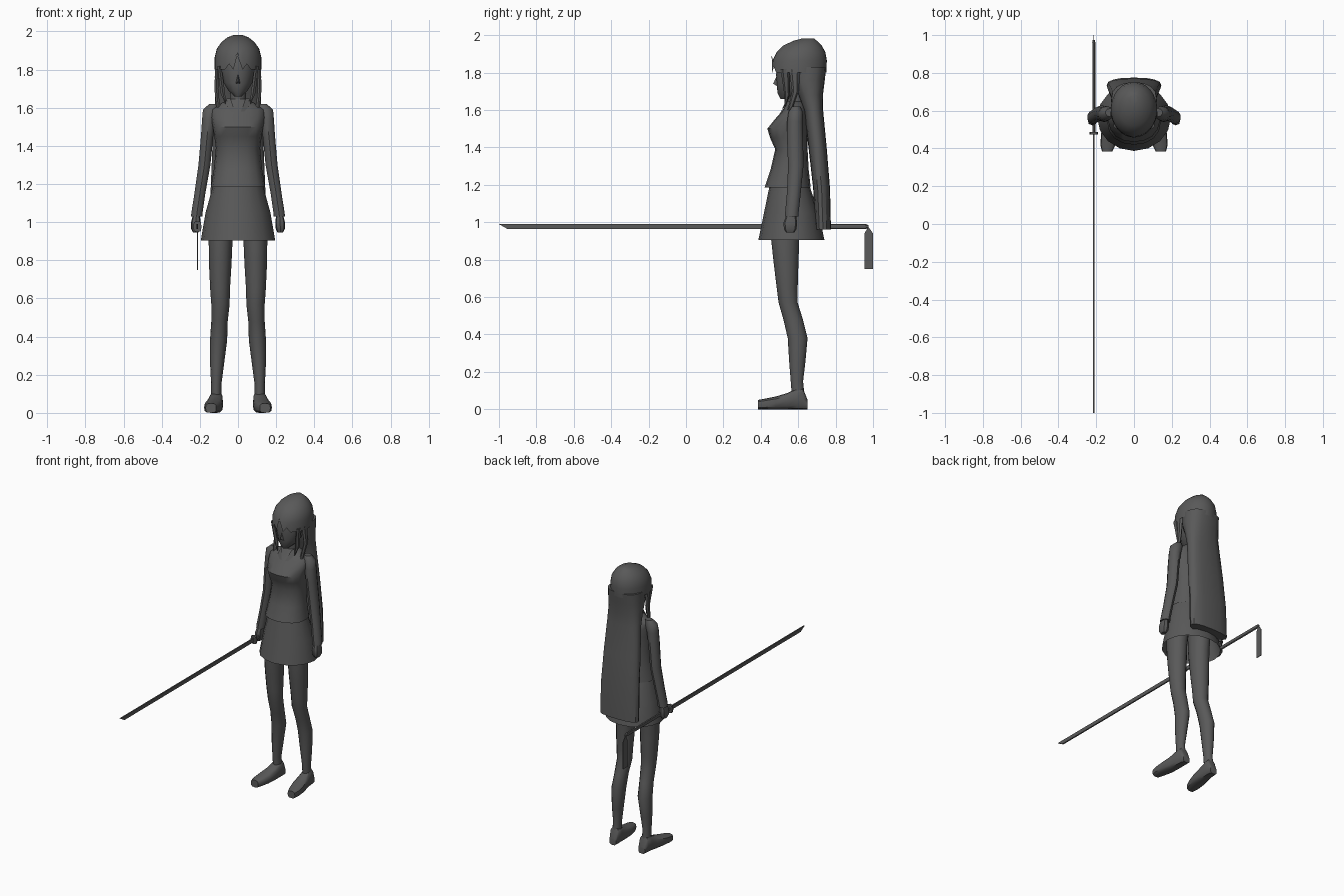
import bpy, bmesh, math

grey = bpy.data.materials.new("charcoal_grey")
grey.diffuse_color = (0.1, 0.1, 0.1, 1)


def finish(name, bm, angle=40):
    bmesh.ops.recalc_face_normals(bm, faces=bm.faces)
    me = bpy.data.meshes.new(name)
    bm.to_mesh(me)
    bm.free()
    me.materials.append(grey)
    ob = bpy.data.objects.new(name, me)
    bpy.context.collection.objects.link(ob)
    bpy.context.view_layer.objects.active = ob
    ob.select_set(True)
    bpy.ops.object.shade_smooth_by_angle(angle=math.radians(angle))
    ob.select_set(False)
    return ob


def loft(name, rings, n=12, power=2, axis="z", side=1, caps=(True, True), rim=None):
    """Skin oval rings (t, a, b, radius_a, radius_b) set along an axis."""
    bm = bmesh.new()
    loops = []
    for k, (t, a, b, ra, rb) in enumerate(rings):
        loop = []
        for i in range(n):
            u = 2 * math.pi * i / n - math.pi / 2
            c, s = math.cos(u), math.sin(u)
            p = a + ra * math.copysign(abs(c) ** (2 / power), c)
            q = b + rb * math.copysign(abs(s) ** (2 / power), s)
            h = rim(i, n, t) if rim and k == 0 else t
            loop.append(bm.verts.new((side * p, q, h) if axis == "z" else (side * p, h, q)))
        loops.append(loop)
    for lo, hi in zip(loops, loops[1:]):
        for i in range(n):
            j = (i + 1) % n
            bm.faces.new((lo[i], lo[j], hi[j], hi[i]))
    if caps[0]:
        bm.faces.new(loops[0])
    if caps[1]:
        bm.faces.new(loops[-1])
    return finish(name, bm)


def depth(z, front, back, rx):
    """Ring given by its front and back limits."""
    return (z, 0, (front + back) / 2, rx, (back - front) / 2)


def plate(name, outline, x, thick):
    """Flat side-on plate from a (y, z) outline."""
    bm = bmesh.new()
    f = bm.faces.new([bm.verts.new((x - thick / 2, y, z)) for y, z in outline])
    r = bmesh.ops.extrude_face_region(bm, geom=[f])
    bmesh.ops.translate(bm, vec=(thick, 0, 0),
                        verts=[v for v in r["geom"] if isinstance(v, bmesh.types.BMVert)])
    return finish(name, bm, 20)


# Jacket, skirt and neck
loft("jacket", [depth(*r) for r in (
    (1.185, .42, .667, .142), (1.28, .452, .656, .126), (1.39, .477, .65, .116),
    (1.45, .45, .65, .124), (1.5, .435, .65, .132), (1.55, .475, .648, .142),
    (1.59, .51, .642, .142), (1.62, .53, .636, .095), (1.645, .545, .625, .05))],
    n=16, power=2.2, caps=(False, True))
loft("skirt", [depth(*r) for r in (
    (.905, .387, .74, .195), (1.05, .417, .71, .17), (1.21, .45, .655, .126))],
    n=16, caps=(False, True))
loft("neck", [depth(1.6, .545, .63, .045), depth(1.7, .545, .63, .042)], n=10)

# Head with a pointed chin and small nose
loft("head", [depth(*r) for r in (
    (1.66, .505, .56, .018), (1.69, .49, .62, .052), (1.73, .485, .66, .077),
    (1.79, .482, .69, .09), (1.88, .49, .7, .09), (1.94, .55, .68, .05))], n=14)
bm = bmesh.new()
nose = [bm.verts.new(v) for v in ((0, .466, 1.74), (-.014, .492, 1.725),
                                  (.014, .492, 1.725), (0, .486, 1.785))]
for f in ((0, 1, 2), (0, 2, 3), (0, 3, 1), (1, 3, 2)):
    bm.faces.new([nose[i] for i in f])
finish("nose", bm)


def fringe(i, n, t):
    """Tall parting in the middle, small notches beside it."""
    d = min(i, n - i)
    return {0: 1.89, 2: 1.83}.get(d, t)


# Hair
loft("hair_cap", [depth(*r) for r in (
    (1.8, .458, .75, .123), (1.865, .463, .753, .122), (1.91, .485, .745, .111),
    (1.945, .52, .725, .086), (1.97, .575, .7, .054), (1.982, .62, .685, .022))],
    n=32, caps=(False, True), rim=fringe)
loft("back_hair", [depth(*r) for r in (
    (.96, .69, .775, .145), (1.18, .68, .77, .143), (1.4, .655, .752, .134),
    (1.6, .63, .733, .122), (1.68, .6, .732, .119), (1.76, .565, .742, .122),
    (1.83, .565, .75, .12))], n=16, power=2.5)

# Long katana: blade with slanted tip, guard, grip and hanging tag
X = -.213
plate("blade", [(-1, .99), (-.955, .964), (.48, .964), (.48, .99)], X, .009)
loft("guard", [(.474, X, .977, .022, .03), (.488, X, .977, .022, .03)],
     n=8, axis="y", power=3)
loft("grip", [(.48, X, .977, .008, .014), (.96, X, .977, .008, .014)], n=8, axis="y")
loft("pommel_knot", [(.96, X, .977, .01, .014), (.975, X, .977, .006, .008)],
     n=6, axis="y")
plate("hanging_tag", [(.955, .75), (1, .75), (1, .94), (.974, .977), (.955, .94)], X, .004)

for side, word in ((-1, "right"), (1, "left")):
    # Hair strands beside the face
    loft(word + "_long_lock", [
        (1.535, .092, .543, .002, .002), (1.6, .103, .555, .011, .012),
        (1.7, .114, .585, .012, .018), (1.82, .108, .58, .012, .03)], n=6, side=side)
    loft(word + "_short_lock", [
        (1.62, .066, .53, .002, .003), (1.68, .08, .54, .014, .014),
        (1.82, .098, .53, .012, .025)], n=6, side=side)
    # Collar flap running down to the neckline point
    bm = bmesh.new()
    bm.faces.new([bm.verts.new((side * x, y, z)) for x, y, z in (
        (.004, .487, 1.548), (.055, .517, 1.605), (.06, .57, 1.648), (.04, .535, 1.65))])
    finish(word + "_collar", bm)
    # Arm and hand
    loft(word + "_sleeve", [
        (1.03, .217, .566, .031, .036), (1.05, .215, .566, .031, .036),
        (1.15, .2, .576, .03, .037), (1.3, .176, .587, .033, .041),
        (1.45, .162, .583, .034, .043), (1.54, .152, .583, .038, .042),
        (1.59, .143, .586, .043, .038), (1.62, .127, .59, .025, .022)],
        n=10, side=side)
    loft(word + "_hand", [
        (.945, .222, .557, .014, .022), (.965, .222, .557, .024, .034),
        (1.0, .221, .558, .025, .036), (1.04, .218, .563, .018, .025)],
        n=8, power=2.6, side=side)
    # Leg
    loft(word + "_leg", [
        (.07, .114, .6, .027, .034), (.15, .114, .593, .027, .033),
        (.25, .11, .595, .036, .043), (.38, .102, .597, .045, .053),
        (.48, .097, .573, .043, .052), (.57, .092, .546, .048, .051),
        (.65, .094, .541, .052, .056), (.78, .093, .535, .059, .066),
        (.92, .091, .53, .063, .076), (1.05, .085, .54, .064, .085)], n=12, side=side)
    # Shoe
    loft(word + "_shoe", [
        (.385, .142, .025, .028, .025), (.42, .138, .028, .04, .028),
        (.48, .128, .034, .046, .034), (.54, .12, .043, .042, .043),
        (.59, .115, .055, .036, .055), (.625, .113, .056, .034, .056),
        (.65, .112, .025, .026, .025)], n=12, power=3, axis="y", side=side)
